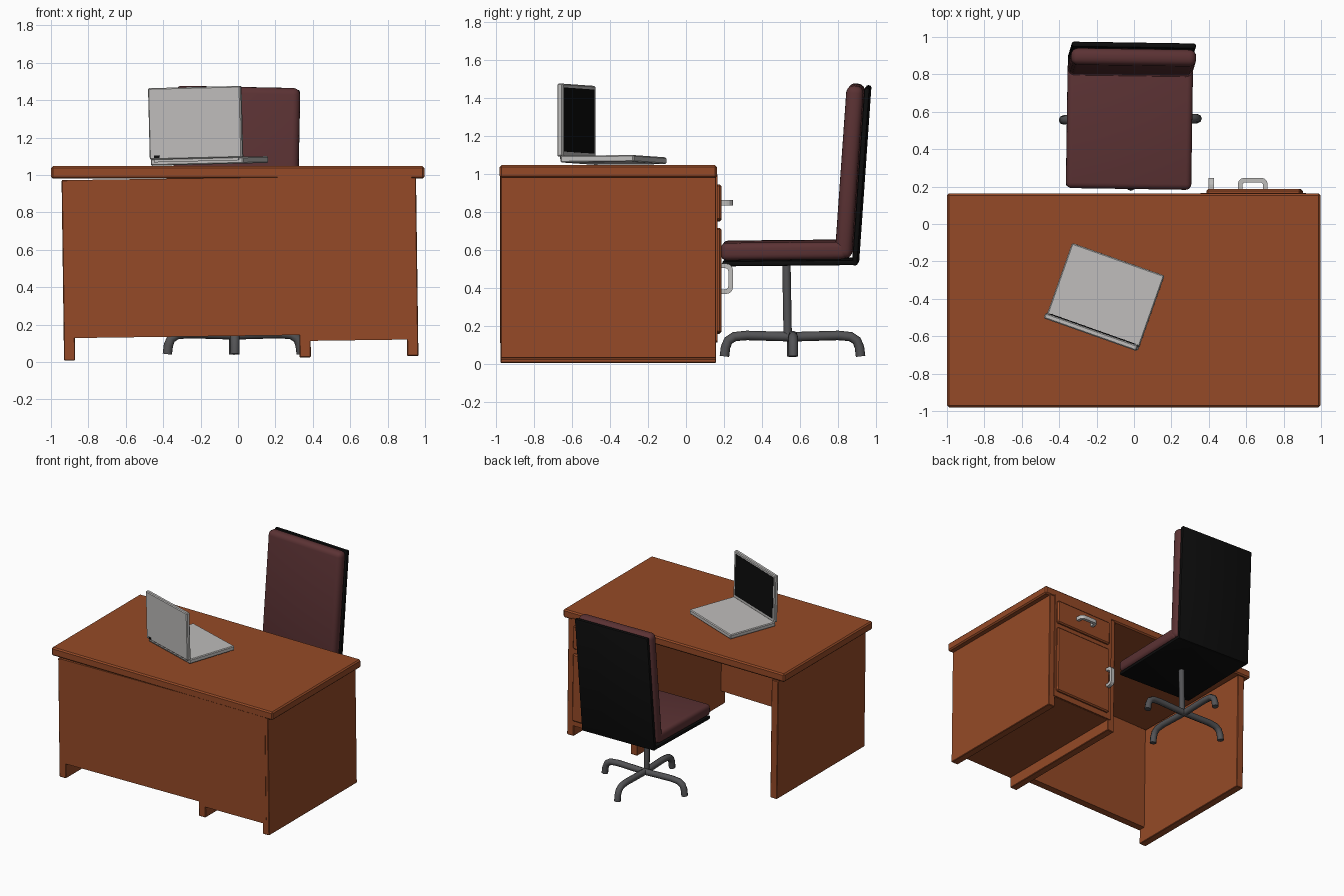
import bpy, bmesh, math
from mathutils import Matrix, Vector

if "Cube" in bpy.data.objects:
    bpy.data.objects.remove(bpy.data.objects["Cube"])


def material(name, r, g, b):
    m = bpy.data.materials.new(name)
    m.diffuse_color = (r, g, b, 1)
    m.use_nodes = True
    m.node_tree.nodes["Principled BSDF"].inputs["Base Color"].default_value = m.diffuse_color
    return m


WOOD = material("brown wood", 0.30, 0.068, 0.020)
MAROON = material("maroon leather", 0.105, 0.032, 0.034)
BLACK = material("black", 0.004, 0.004, 0.004)
STEEL = material("dark steel", 0.085, 0.085, 0.09)
SILVER = material("silver grey", 0.52, 0.51, 0.50)


def add(name, bm, mat, bevel=0.0, segments=1, matrix=Matrix()):
    if bevel:
        bmesh.ops.bevel(bm, geom=bm.edges[:], offset=bevel, segments=segments,
                        profile=0.5, affect='EDGES')
    bmesh.ops.recalc_face_normals(bm, faces=bm.faces[:])
    me = bpy.data.meshes.new(name)
    bm.transform(matrix)
    bm.to_mesh(me)
    bm.free()
    me.materials.append(mat)
    ob = bpy.data.objects.new(name, me)
    bpy.context.collection.objects.link(ob)
    if segments > 1:
        for p in me.polygons:
            p.use_smooth = True
        bpy.context.view_layer.objects.active = ob
        ob.select_set(True)
        bpy.ops.object.shade_smooth_by_angle(angle=math.radians(35))
        ob.select_set(False)
    return ob


def box(name, x, y, z, mat, bevel=0.0, segments=1, matrix=Matrix()):
    """Box from (min, max) ranges on each axis."""
    bm = bmesh.new()
    bmesh.ops.create_cube(bm, size=1)
    for v in bm.verts:
        v.co = Vector([(a + b) / 2 + c * (b - a) for (a, b), c in zip((x, y, z), v.co)])
    return add(name, bm, mat, bevel, segments, matrix)


def tube(name, points, radius, mat):
    cu = bpy.data.curves.new(name, 'CURVE')
    cu.dimensions = '3D'
    cu.bevel_depth = radius
    cu.bevel_resolution = 2
    cu.use_fill_caps = True
    sp = cu.splines.new('POLY')
    sp.points.add(len(points) - 1)
    for p, co in zip(sp.points, points):
        p.co = (*co, 1)
    sp.use_smooth = True
    cu.materials.append(mat)
    ob = bpy.data.objects.new(name, cu)
    bpy.context.collection.objects.link(ob)


def handle(name, matrix):
    """Flat arched pull: lies in local XY, thickness along Z, reaches +Y."""
    half, reach, t, r = 0.08, 0.065, 0.024, 0.035
    arc = [math.radians(a) for a in (0, 30, 60, 90)]

    def side(h, d, rad):
        right = [(h - rad + rad * math.cos(a), d - rad + rad * math.sin(a)) for a in arc]
        return [(h, 0)] + right + [(-px, py) for px, py in reversed(right)] + [(-h, 0)]
    outer, inner = side(half, reach, r), side(half - t, reach - t, r * 0.5)
    bm = bmesh.new()
    o = [bm.verts.new((px, py, -0.015)) for px, py in outer]
    i = [bm.verts.new((px, py, -0.015)) for px, py in inner]
    faces = [bm.faces.new((o[k], o[k + 1], i[k + 1], i[k])) for k in range(len(o) - 1)]
    ex = bmesh.ops.extrude_face_region(bm, geom=faces)
    bmesh.ops.translate(bm, vec=(0, 0, 0.03),
                        verts=[g for g in ex["geom"] if isinstance(g, bmesh.types.BMVert)])
    add(name, bm, SILVER, matrix=matrix)


# Desk: level top on a very slightly tilted body
box("desk_top", (-1, 0.997), (-0.98, 0.163), (0.98, 1.047), WOOD, 0.01)
D = Matrix.Rotation(-0.0135, 4, 'Y')
for name, x0 in (("left_side_panel", -0.93), ("divider_panel", 0.33), ("right_side_panel", 0.905)):
    box(name, (x0, x0 + 0.06), (-0.975, 0.158), (0.020, 0.985), WOOD, 0.004, matrix=D)
box("front_panel", (-0.90, 0.94), (-0.978, -0.92), (0.14, 0.985), WOOD, matrix=D)

# Drawer pedestal
box("pedestal_floor", (0.38, 0.91), (-0.977, 0.155), (0.108, 0.15), WOOD, matrix=D)
box("pedestal_face", (0.37, 0.92), (0.12, 0.166), (0.11, 0.985), WOOD, matrix=D)
box("drawer_front", (0.40, 0.905), (0.13, 0.186), (0.745, 0.935), WOOD, 0.009, matrix=D)
box("cupboard_door", (0.40, 0.905), (0.13, 0.186), (0.155, 0.705), WOOD, 0.009, matrix=D)
handle("drawer_handle", Matrix.Translation((0.635, 0.182, 0.85)))
handle("door_handle", Matrix.Translation((0.412, 0.182, 0.45)) @ Matrix.Rotation(math.pi / 2, 4, 'Y'))

# Laptop, turned on the desk with its screen at the front
L = (Matrix.Translation((-0.155, -0.39, 1.075)) @ Matrix.Rotation(-0.025, 4, 'Y')
     @ Matrix.Rotation(math.radians(-19.5), 4, 'Z'))
box("laptop_base", (-0.262, 0.262), (-0.195, 0.2135), (-0.018, 0.018), SILVER, 0.006, matrix=L)
box("laptop_lid", (-0.262, 0.262), (-0.2135, -0.183), (0.014, 0.397), SILVER, 0.006, matrix=L)
box("laptop_screen", (-0.24, 0.24), (-0.186, -0.181), (0.04, 0.377), BLACK, matrix=L)
box("laptop_hinge", (-0.24, 0.24), (-0.205, -0.185), (0.0, 0.022), SILVER, matrix=L)
box("laptop_port", (-0.235, -0.205), (-0.216, -0.21), (0.022, 0.036), BLACK, matrix=L)

# Chair seat and back
C = (Matrix.Translation((-0.025, 0.55, 0.55)) @ Matrix.Rotation(0.02, 4, 'Y')
     @ Matrix.Rotation(-0.015, 4, 'Z') @ Matrix.Rotation(0.01, 4, 'X'))
box("seat_plate", (-0.332, 0.332), (-0.355, 0.355), (-0.025, 0.003), BLACK, 0.01, 2, C)
box("seat_cushion", (-0.335, 0.335), (-0.362, 0.30), (0.006, 0.098), MAROON, 0.03, 4, C)
B = C @ Matrix.Translation((0, 0.285, 0)) @ Matrix.Rotation(-0.08, 4, 'X')
box("back_cushion", (-0.335, 0.335), (-0.05, 0.04), (0.01, 0.92), MAROON, 0.038, 4, B)
box("back_plate", (-0.332, 0.332), (0.044, 0.072), (-0.022, 0.915), BLACK, 0.01, 2, B)

# Chair stem and four curved feet
tube("chair_stem", [(-0.02, 0.535, 0.14), (-0.02, 0.528, 0.53)], 0.022, STEEL)
path = [(0, 0.145), (0.24, 0.152), (0.305, 0.146), (0.338, 0.125), (0.352, 0.09), (0.358, 0.042)]
for k in range(4):
    a = k * math.pi / 2 + 0.01
    tube(f"chair_foot_{k + 1}", [(-0.02 + r * math.cos(a), 0.56 + r * math.sin(a), z)
                                 for r, z in path], 0.025, STEEL)
